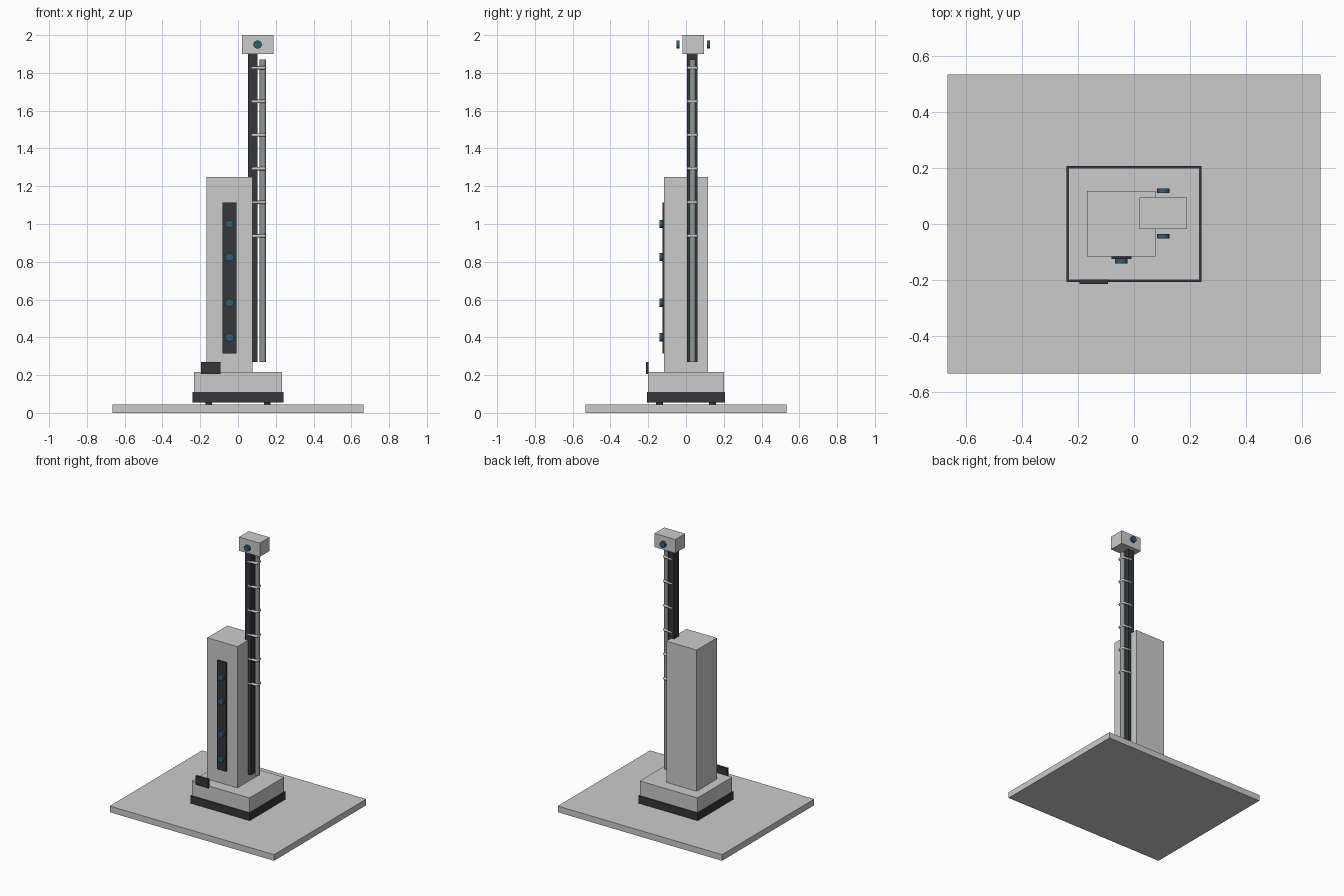
import bpy, bmesh, math
from mathutils import Vector

if "Cube" in bpy.data.objects:
    bpy.data.objects.remove(bpy.data.objects["Cube"])


def material(name, rgb):
    m = bpy.data.materials.new(name)
    m.diffuse_color = (*rgb, 1)
    m.use_nodes = True
    m.node_tree.nodes["Principled BSDF"].inputs["Base Color"].default_value = m.diffuse_color
    return m


dark = material("dark_plastic", (0.035, 0.038, 0.045))
blue = material("blue_lens", (0.03, 0.11, 0.17))
light = material("light_grey", (0.62, 0.64, 0.63))
steel = material("steel", (0.28, 0.31, 0.31))


def finish(bm, name, mat):
    me = bpy.data.meshes.new(name)
    bm.to_mesh(me)
    bm.free()
    ob = bpy.data.objects.new(name, me)
    bpy.context.collection.objects.link(ob)
    if mat:
        me.materials.append(mat)
    return ob


def box(name, x, y, z, mat=None):
    bm = bmesh.new()
    bmesh.ops.create_cube(bm, size=1)
    for v in bm.verts:
        v.co = Vector([(r[0] + r[1]) / 2 + c * (r[1] - r[0]) for r, c in zip((x, y, z), v.co)])
    return finish(bm, name, mat)


def cylinder(name, center, radius, depth, axis, mat=None, sides=24):
    bm = bmesh.new()
    bmesh.ops.create_cone(bm, cap_ends=True, segments=sides, radius1=radius,
                          radius2=radius, depth=depth)
    rot = Vector((0, 0, 1)).rotation_difference(Vector(axis))
    for v in bm.verts:
        v.co = rot @ v.co + Vector(center)
    ob = finish(bm, name, mat)
    bpy.ops.object.select_all(action='DESELECT')
    bpy.context.view_layer.objects.active = ob
    ob.select_set(True)
    bpy.ops.object.shade_smooth_by_angle(angle=math.radians(40))
    return ob


def clip_ring(name, z):
    # tube swept around a rounded rectangle
    hx, hy, corner, tube, n, m = 0.036, 0.021, 0.008, 0.009, 4, 8
    bm = bmesh.new()
    rings = []
    for q, (sx, sy) in enumerate(((1, 1), (-1, 1), (-1, -1), (1, -1))):
        for i in range(n):
            a = math.pi / 2 * (q + i / (n - 1))
            out = Vector((math.cos(a), math.sin(a), 0))
            c = Vector((0.105 + sx * (hx - corner), 0.034 + sy * (hy - corner), z)) + out * corner
            rings.append([bm.verts.new(c + out * tube * math.cos(t) + Vector((0, 0, tube * math.sin(t))))
                          for t in (2 * math.pi * k / m for k in range(m))])
    for i, r in enumerate(rings):
        s = rings[(i + 1) % len(rings)]
        for k in range(m):
            f = bm.faces.new((r[k], s[k], s[(k + 1) % m], r[(k + 1) % m]))
            f.smooth = True
    bmesh.ops.recalc_face_normals(bm, faces=bm.faces)
    finish(bm, name, light)


# floor plate, feet and base
box("floor_plate", (-0.665, 0.665), (-0.533, 0.533), (0, 0.045), light)
for sx in (-1, 1):
    for sy in (-1, 1):
        cylinder("foot", (0.155 * sx, 0.14 * sy, 0.052), 0.018, 0.014, (0, 0, 1), dark)
box("base_skirt", (-0.24, 0.24), (-0.207, 0.207), (0.055, 0.11), dark)
box("base_block", (-0.233, 0.233), (-0.2, 0.2), (0.11, 0.217))
box("base_switch", (-0.195, -0.093), (-0.213, -0.198), (0.205, 0.27), dark)

# main column with front panel and buttons
box("column", (-0.168, 0.077), (-0.116, 0.117), (0.217, 1.25))
box("front_panel", (-0.081, -0.009), (-0.125, -0.115), (0.315, 1.113), dark)
for z in (0.40, 0.583, 0.825, 1.0):
    cylinder("panel_button", (-0.045, -0.131, z), 0.022, 0.018, (0, 1, 0), blue)

# mast, cable rod and clips
box("mast", (0.053, 0.103), (0.006, 0.062), (0.27, 1.9), dark)
cylinder("cable_rod", (0.132, 0.035, 1.07), 0.017, 1.6, (0, 0, 1), steel)
for i in range(6):
    clip_ring("cable_clip", 0.937 + 0.178 * i)

# head and side lenses
box("head", (0.02, 0.189), (-0.018, 0.095), (1.9, 2.0))
for y in (-0.043, 0.118):
    cylinder("head_lens", (0.104, y, 1.95), 0.022, 0.016, (0, 1, 0), blue)
